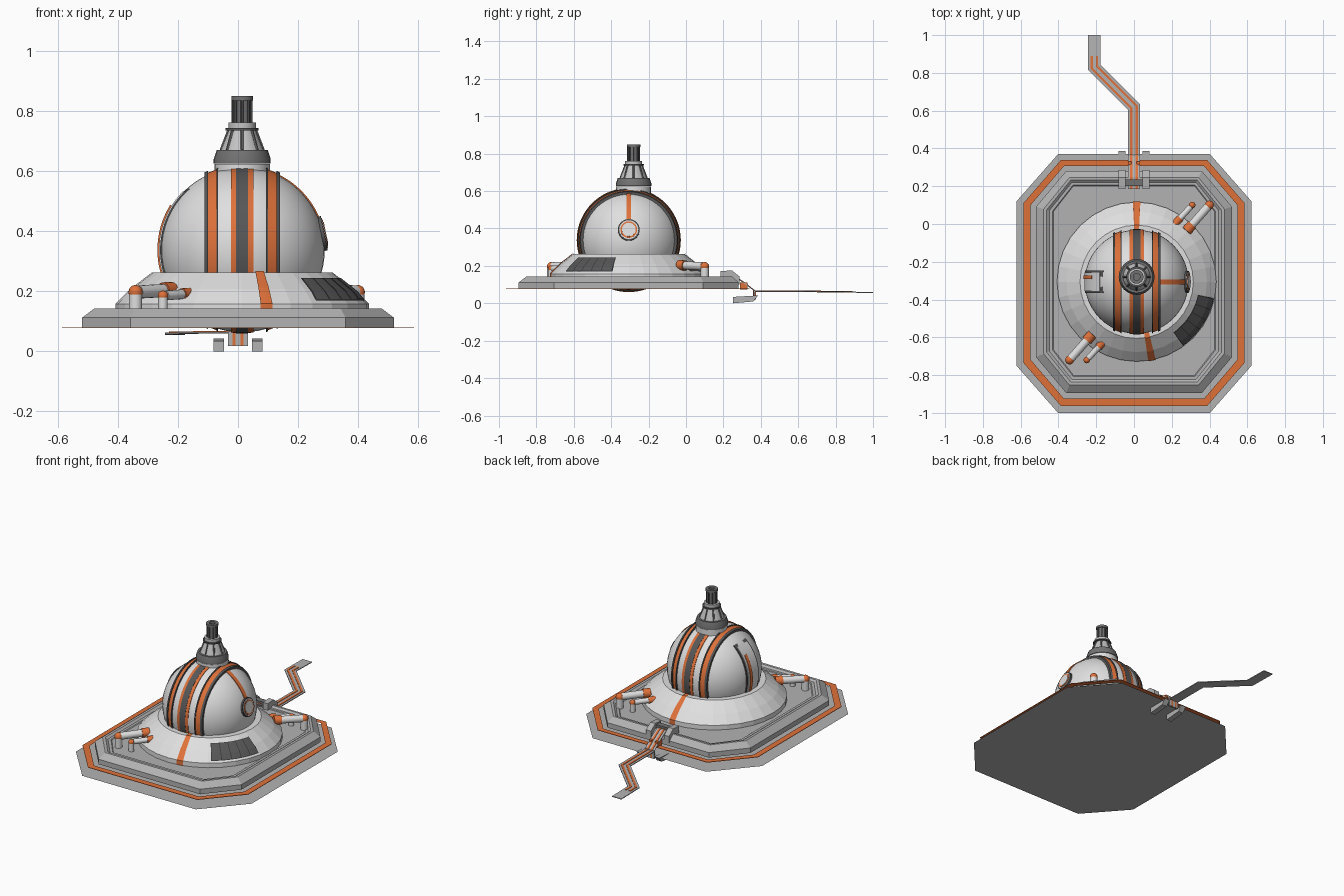
import bpy, bmesh
from math import sin, cos, radians, sqrt, pi
from mathutils import Matrix, Vector

old = bpy.data.objects.get("Cube")
if old:
    bpy.data.objects.remove(old, do_unlink=True)


def material(name, r, g, b):
    m = bpy.data.materials.new(name)
    m.use_nodes = True
    m.diffuse_color = (r, g, b, 1)
    m.node_tree.nodes["Principled BSDF"].inputs["Base Color"].default_value = (r, g, b, 1)
    return m


WHITE = material("white", .74, .74, .74)
LIGHT = material("light_grey", .55, .55, .55)
GREY = material("plate_grey", .45, .45, .45)
STEEL = material("steel_grey", .17, .17, .17)
DARK = material("dark_grey", .095, .095, .095)
BLACK = material("near_black", .04, .04, .04)
ORANGE = material("orange", .74, .165, .042)


def finish(name, bm, mat, smooth=None):
    bmesh.ops.recalc_face_normals(bm, faces=bm.faces)
    me = bpy.data.meshes.new(name)
    bm.to_mesh(me)
    bm.free()
    me.materials.append(mat)
    ob = bpy.data.objects.new(name, me)
    bpy.context.collection.objects.link(ob)
    if smooth:
        bpy.ops.object.select_all(action='DESELECT')
        ob.select_set(True)
        bpy.context.view_layer.objects.active = ob
        bpy.ops.object.shade_smooth_by_angle(angle=radians(smooth))


def skin(name, loops, mat, closed=True, caps=False, smooth=None):
    """Bridge a list of equal-length point loops with quads."""
    bm = bmesh.new()
    rows = [[bm.verts.new(p) for p in loop] for loop in loops]
    n = len(rows[0])
    for a, b in zip(rows, rows[1:]):
        for i in range(n if closed else n - 1):
            j = (i + 1) % n
            bm.faces.new((a[i], a[j], b[j], b[i]))
    if caps:
        bm.faces.new(rows[0])
        bm.faces.new(rows[-1])
    bmesh.ops.remove_doubles(bm, verts=bm.verts, dist=1e-5)
    finish(name, bm, mat, smooth)


def revolve(name, profile, mat, M, a0=0, a1=360, n=32, closed=False, smooth=None):
    """Turn an (r, h) profile about the local z axis of M."""
    loops = []
    for i in range(n + 1):
        a = radians(a0 + (a1 - a0) * i / n)
        loops.append([M @ Vector((r * cos(a), r * sin(a), h)) for r, h in profile])
    skin(name, loops, mat, closed, closed and a1 - a0 < 360, smooth)


def rod(name, p, q, r, mat, n=16):
    p, q = Vector(p), Vector(q)
    M = Matrix.Translation(p) @ (q - p).to_track_quat('Z', 'Y').to_matrix().to_4x4()
    L = (q - p).length
    revolve(name, [(0, 0), (r, 0), (r, L), (0, L)], mat, M, n=n, smooth=40)


def ball(name, c, r, mat, seg=16):
    bm = bmesh.new()
    bmesh.ops.create_uvsphere(bm, u_segments=seg, v_segments=seg * 2 // 3, radius=r,
                              matrix=Matrix.Translation(c))
    finish(name, bm, mat, 60)


def prism(name, pts, x0, x1, mat):
    skin(name, [[(x, y, z) for y, z in pts] for x in (x0, x1)], mat, caps=True)


def octagon(d, z):
    """Chamfered rectangle, inset by d from the ground sheet."""
    hx, y0, y1 = .622 - d, -1 + d * 1.02, .37 - d * .86
    cx, cy = .22 - d * .58, .25 - d * .58
    return [(hx - cx, y0, z), (hx, y0 + cy, z), (hx, y1 - cy, z), (hx - cx, y1, z),
            (cx - hx, y1, z), (-hx, y1 - cy, z), (-hx, y0 + cy, z), (cx - hx, y0, z)]


# low ground sheet, raised painted border and stepped base
bm = bmesh.new()
bm.faces.new([bm.verts.new(p) for p in octagon(0, .035)])
finish("ground_sheet", bm, GREY)
skin("orange_border", [octagon(.036, .077), octagon(.036, .08), octagon(.074, .08)], ORANGE)
skin("base", [octagon(d, z) for d, z in ((.103, .08), (.103, .112), (.144, .143), (.16, .143),
                                         (.174, .133), (.19, .133), (.195, .129))],
     GREY, caps=True)

# sloped skirt with stripes and vent panel
CX, CY, CZ, R = .014, -.306, .338, .275
AXIS = Matrix.Translation((CX, CY, 0))
revolve("skirt", [(.422, .12), (.422, .158), (.372, .208), (.3, .263), (.24, .263)],
        WHITE, AXIS, n=32)
for name, a in (("front_skirt_stripe", -79), ("back_skirt_stripe", 90)):
    revolve(name, [(.425, .13), (.425, .16), (.375, .212), (.302, .267), (.27, .267)],
            ORANGE, AXIS, a - 2.7, a + 2.7, n=2)


def slope(t, lift):
    return (.387 - .07 * t + lift, .195 + .054 * t + lift)


revolve("vent_panel", [(.417, .17), slope(0, .004), slope(.85, .004)], BLACK, AXIS,
        -54, -12, n=16)
for i in range(5):
    a = -53.2 + i * 8.2
    revolve("vent_slat", [(.416, .175), slope(0, .006), slope(.8, .006)], DARK, AXIS,
            a, a + 7.5, n=3)

# dome, a whole ball sunk through the base
ball("dome", (CX, CY, CZ), R, WHITE, 48)

# bands that follow the dome: local axis turned onto x, or onto y when sideways
ACROSS = Matrix(((0, 0, 1, 0), (1, 0, 0, 0), (0, 1, 0, 0), (0, 0, 0, 1)))


def band(name, u0, u1, lift, mat, a0=0, a1=360, sideways=False):
    M = Matrix.Translation((CX, CY, CZ)) @ Matrix.Rotation(pi / 2 * sideways, 4, 'Z') @ ACROSS

    def rad(u, h):
        return sqrt((R + h) ** 2 - u * u)
    prof = [(rad(u0, -.01), u0), (rad(u0, lift), u0), (rad(u1, lift), u1), (rad(u1, -.01), u1)]
    revolve(name, prof, mat, M, a0, a1, int((a1 - a0) / 5), True, 30)


band("centre_band", -.02, .02, .004, DARK)
for s in (-1, 1):
    for name, u, w, lift, mat in (("centre_stripe", .029, .009, .003, ORANGE),
                                  ("rib_stripe", .1, .014, .006, ORANGE),
                                  ("rib_outer_edge", .12, .006, .012, DARK),
                                  ("rib_inner_edge", .083, .003, .01, DARK)):
        band(name, s * u - w, s * u + w, lift, mat)

# tall hatch on one side, stripe and round window on the other
band("hatch_frame", -.06, .06, .005, DARK, -18, 49, True)
band("hatch_panel", -.05, .05, .007, WHITE, -18, 45, True)
band("hatch_stripe", .014, .034, .008, ORANGE, -18, 32, True)
band("window_stripe", -.013, .013, .004, ORANGE, 105, 160, True)
out = Vector((cos(.2), 0, sin(.2)))
c = Vector((CX, CY, CZ))
for name, r, h, mat in (("window_rim", .058, .004, DARK), ("window_ring", .051, .006, WHITE),
                        ("window_band", .045, .008, ORANGE), ("window_pane", .037, .01, WHITE)):
    rod(name, c + out * (R - .02), c + out * (R + h), r, mat, 32)

# collar, cone and ribbed spire
NECK = Matrix.Translation((CX, -.28, 0))
for name, prof, mat in (
        ("collar_base", [(.093, .57), (.093, .624), (0, .624)], WHITE),
        ("collar", [(0, .626), (.095, .626), (.095, .64), (.085, .67), (0, .67)], STEEL),
        ("cone", [(.072, .67), (.044, .738), (0, .738)], LIGHT),
        ("cone_ring", [(0, .736), (.055, .736), (.055, .744), (0, .744)], DARK),
        ("spire_socket", [(.046, .744), (.046, .762), (0, .762)], LIGHT),
        ("spire", [(.029, .76), (.029, .835), (.036, .835), (.036, .85), (.018, .85),
                   (.018, .835), (0, .835)], STEEL)):
    revolve(name, prof, mat, NECK, n=24, smooth=30)
for i in range(8):
    dx, dy = cos(i * pi / 4), sin(i * pi / 4)
    rod("spire_rib", (CX + dx * .03, dy * .03 - .28, .76), (CX + dx * .03, dy * .03 - .28, .845),
        .005, DARK, 6)
    rod("cone_rib", (CX + dx * .071, dy * .071 - .28, .67),
        (CX + dx * .045, dy * .045 - .28, .738), .005, STEEL, 6)

# two pairs of pipes, half a turn apart
for turn in (0, pi):
    T = Matrix.Translation((.029, -.31, 0)) @ Matrix.Rotation(turn, 4, 'Z') \
        @ Matrix.Translation((-.029, .31, 0))
    for x0, y0, x1, y1, z, r in ((-.341, -.72, -.235, -.6, .197, .022),
                                 (-.25, -.72, -.172, -.635, .185, .016)):
        foot, elbow, end = (T @ Vector(p) for p in
                            ((x0, y0, .12), (x0, y0, z), (x1, y1, z + .006)))
        along = (end - elbow).normalized()
        rod("pipe_foot", foot, elbow, r, WHITE)
        ball("pipe_elbow", elbow, r * 1.08, ORANGE)
        rod("pipe", elbow + along * .012, end, r, WHITE)
        rod("pipe_cap", end - along * .022, end + along * .022, r * 1.25, ORANGE)

# cable bracket over the back edge and feet on the ground
for s in (-1, 1):
    x0, x1 = sorted((s * .046, s * .081))
    prism("bracket_arm", [(.185, .13), (.185, .172), (.245, .176), (.287, .143), (.287, .1)],
          x0, x1, GREY)
    prism("bracket_foot", [(.25, .034), (.25, 0), (.36, .01), (.386, .042)], x0, x1, GREY)
    x0, x1 = sorted((s * .012, s * .032))
    prism("cable_plug", [(.29, .075), (.29, .11), (.33, .11), (.33, .075)], x0, x1, ORANGE)
    x0, x1 = sorted((s * .009, s * .019))
    prism("tail_stripe", [(.357, .02), (.357, .068), (.373, .068), (.373, .02)], x0, x1, ORANGE)
prism("bracket_bar", [(.2, .13), (.2, .165), (.235, .165), (.235, .13)], -.05, .05, STEEL)
prism("plug_tail", [(.36, .018), (.36, .07), (.37, .07), (.37, .018)], -.033, .033, GREY)

# flat cable with two stripes
PATH = [Vector(p) for p in ((0, .185, .15), (0, .25, .15), (0, .31, .112), (0, .37, .066),
                            (0, .62, .065), (-.21, .83, .063), (-.21, 1, .06))]


def ribbon(name, path, u0, u1, low, high, mat):
    flat = [Vector((p.x, p.y)) for p in path]
    loops = []
    for i, p in enumerate(path):
        d0 = (flat[i] - flat[i - 1]).normalized() if i else (flat[1] - flat[0]).normalized()
        d1 = (flat[i + 1] - flat[i]).normalized() if i + 1 < len(path) else d0
        t = (d0 + d1).normalized()
        side = Vector((t.y, -t.x, 0)) / t.dot(d0)
        loops.append([p + side * u + Vector((0, 0, h))
                      for u, h in ((u0, low), (u1, low), (u1, high), (u0, high))])
    skin(name, loops, mat, caps=True)


ribbon("cable", PATH, -.033, .033, -.005, 0, GREY)
for u in (-.014, .014):
    ribbon("cable_stripe", PATH[:-1] + [Vector((-.21, .89, .062))], u - .006, u + .006,
           -.001, .003, ORANGE)
